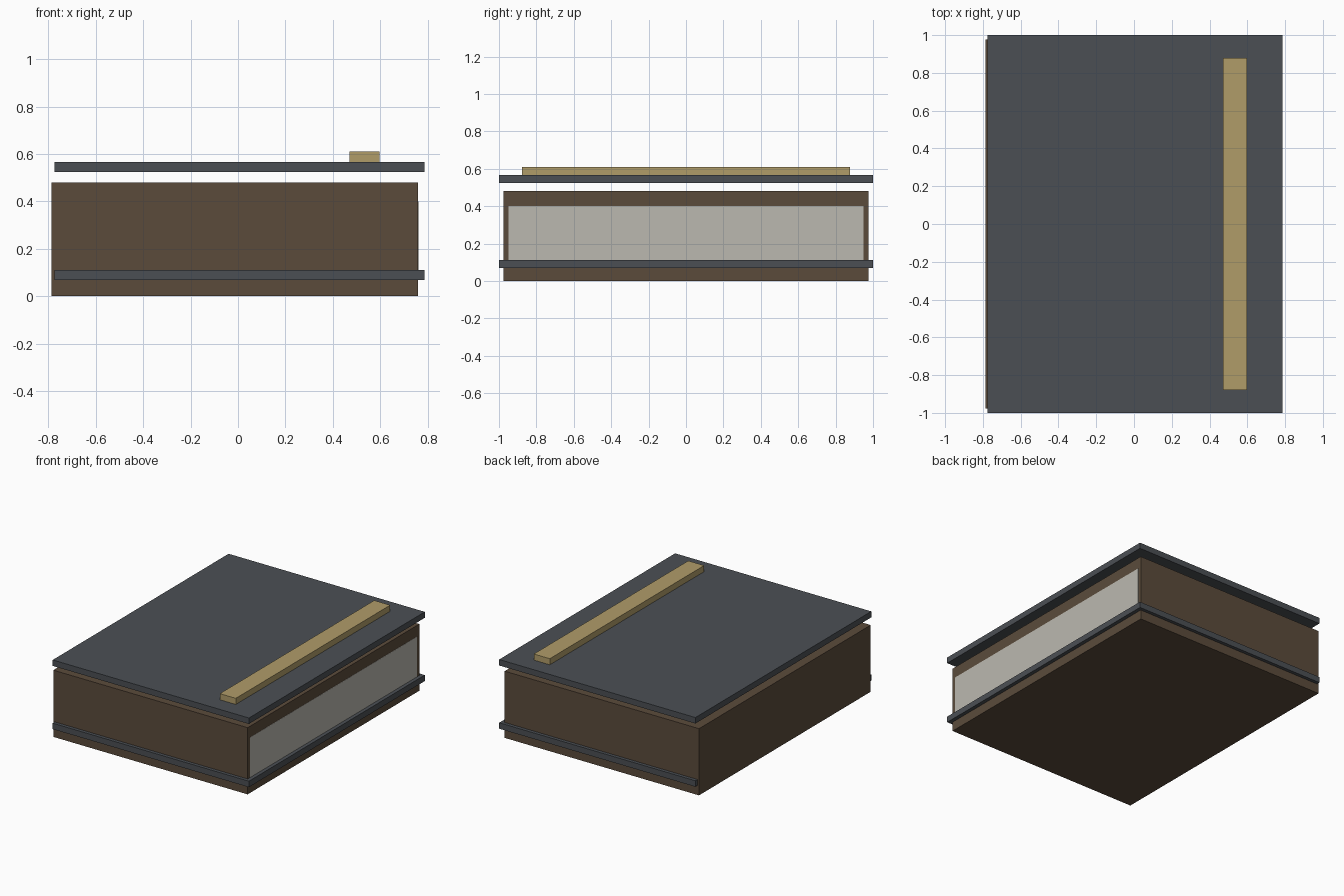
import bpy

if "Cube" in bpy.data.objects:
    bpy.data.objects.remove(bpy.data.objects["Cube"])


def lin(c):
    c /= 255
    return c / 12.92 if c <= 0.04045 else ((c + 0.055) / 1.055) ** 2.4


def material(name, r, g, b):
    m = bpy.data.materials.new(name)
    m.diffuse_color = (lin(r), lin(g), lin(b), 1)
    m.use_nodes = True
    m.node_tree.nodes["Principled BSDF"].inputs["Base Color"].default_value = m.diffuse_color
    return m


def box(name, mat, x, y, z):
    """Box from (min, max) ranges on each axis."""
    bpy.ops.mesh.primitive_cube_add(size=1)
    o = bpy.context.object
    o.name = name
    for v in o.data.vertices:
        v.co = [(r[0] + r[1]) / 2 + c * (r[1] - r[0]) for c, r in zip(v.co, (x, y, z))]
    o.data.materials.append(mat)
    return o


brown = material("dark brown", 91, 75, 59)
slate = material("slate grey", 75, 79, 84)
brass = material("dull brass", 176, 156, 105)
pale = material("pale grey", 187, 185, 176)

# main body
box("body", brown, (-0.787, 0.76), (-0.976, 0.976), (0, 0.48))

# lower and upper slabs, slightly overhanging the body
for name, z in (("lower_slab", 0.068), ("upper_slab", 0.523)):
    box(name, slate, (-0.775, 0.787), (-1, 1), (z, z + 0.043))

# raised strip on the top slab
box("top_strip", brass, (0.47, 0.597), (-0.878, 0.878), (0.566, 0.61))

# pale panel set almost flush in the right side
box("side_panel", pale, (0.755, 0.761), (-0.95, 0.95), (0.08, 0.40))
